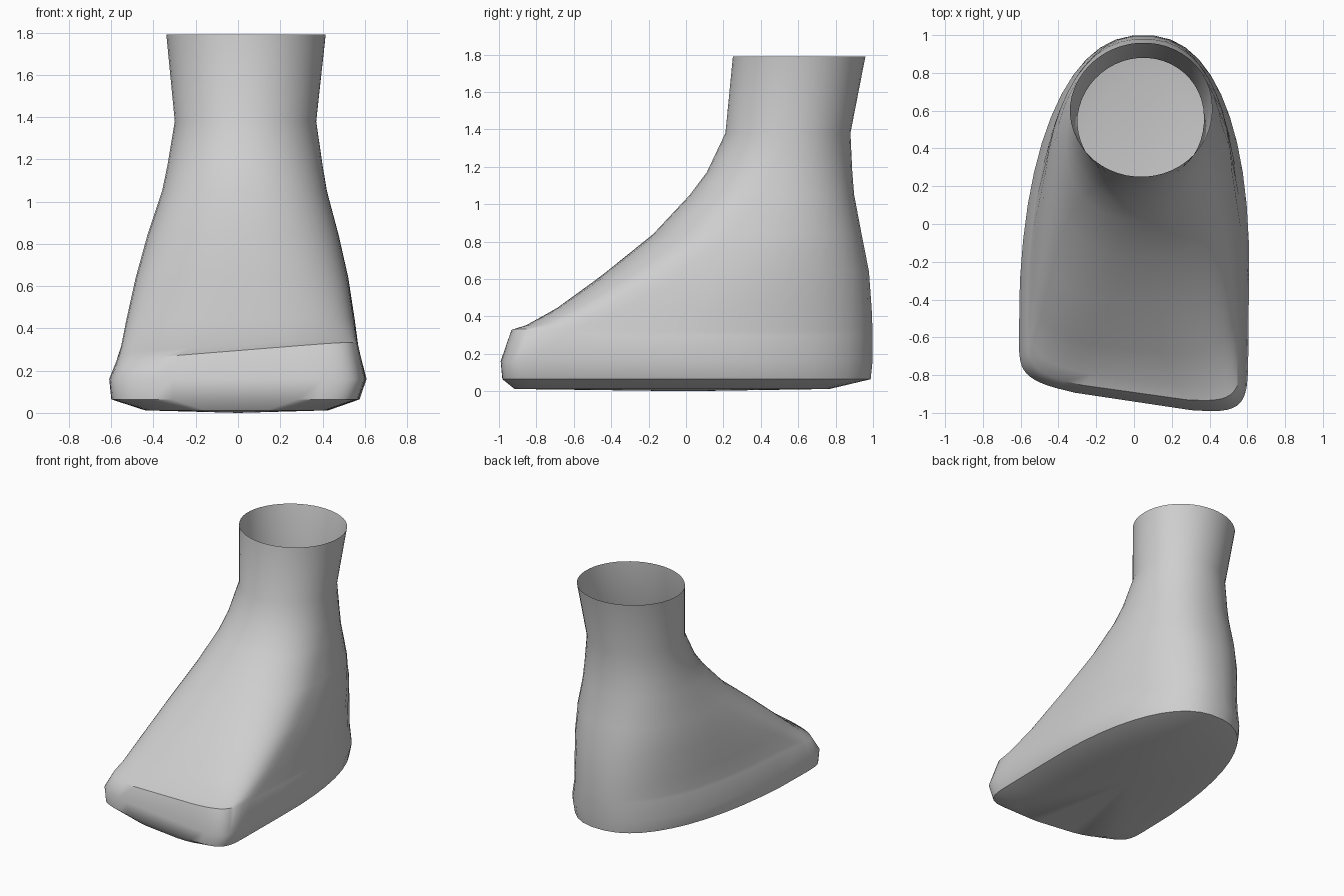
import bpy, bmesh, math

if "Cube" in bpy.data.objects:
    bpy.data.objects.remove(bpy.data.objects["Cube"])

SEGMENTS = 48
HEEL_X = 0.05

grey = bpy.data.materials.new("light_grey")
grey.use_nodes = True
grey.diffuse_color = (0.62, 0.62, 0.62, 1)
grey.node_tree.nodes["Principled BSDF"].inputs["Base Color"].default_value = (0.62, 0.62, 0.62, 1)


def power(v, n):
    return math.copysign(abs(v) ** (2 / n), v)


def outline(z, left, right, front, widest, back, square, slant, tilt):
    """Horizontal slice: rounded heel half, squarer front half that slants and bows."""
    cx, w = (left + right) / 2, (right - left) / 2
    points = []
    for i in range(SEGMENTS):
        a = 2 * math.pi * (i + 0.5) / SEGMENTS
        c, s = math.cos(a), math.sin(a)
        n = square if s < 0 else min(square, 2.3)
        across, along = power(c, n), power(s, n)
        fore, aft = max(0, -along), max(0, along)
        x = cx + w * across + (HEEL_X - cx) * aft
        y = widest + aft * (back - widest) - fore * (widest - front)
        y += slant * fore * (0.25 * across ** 2 - x)
        points.append((x, y, z + tilt * x * fore))
    return points


# Slices from the sole up: z, -x side, +x side, front, widest y, back, squareness, slant, tilt
slices = [
    (0.012, -0.44, 0.42, -0.90, -0.40, 0.77, 5, 0.14, 0),
    (0.064, -0.60, 0.57, -0.945, -0.43, 0.99, 8, 0.15, 0),
    (0.16, -0.61, 0.605, -0.95, -0.43, 1.00, 8, 0.15, 0),
    (0.295, -0.565, 0.57, -0.90, -0.40, 1.00, 7.5, 0.14, 0.08),
    (0.325, -0.555, 0.565, -0.83, -0.36, 1.00, 6, 0.13, 0.07),
    (0.44, -0.53, 0.55, -0.67, -0.22, 0.995, 4, 0.10, 0.03),
    (0.64, -0.485, 0.52, -0.42, 0.05, 0.98, 2.9, 0.05, 0),
    (0.84, -0.43, 0.475, -0.175, 0.28, 0.94, 2.4, 0.02, 0),
    (1.05, -0.36, 0.42, 0.02, 0.43, 0.90, 2.2, 0, 0),
    (1.17, -0.335, 0.40, 0.11, 0.49, 0.89, 2.1, 0, 0),
    (1.38, -0.30, 0.37, 0.21, 0.55, 0.88, 2, 0, 0),
    (1.79, -0.34, 0.415, 0.25, 0.605, 0.96, 2, 0, 0),
]

# Foot skin: lofted slices, open at the ankle, closed at the sole
bm = bmesh.new()
rings = [[bm.verts.new(p) for p in outline(*s)] for s in slices]
for low, high in zip(rings, rings[1:]):
    for i in range(SEGMENTS):
        j = (i + 1) % SEGMENTS
        bm.faces.new((low[i], low[j], high[j], high[i]))
sole_centre = bm.verts.new((0, 0, 0))
for i in range(SEGMENTS):
    bm.faces.new((sole_centre, rings[0][(i + 1) % SEGMENTS], rings[0][i]))

mesh = bpy.data.meshes.new("foot")
bm.to_mesh(mesh)
bm.free()
mesh.materials.append(grey)
foot = bpy.data.objects.new("foot", mesh)
bpy.context.collection.objects.link(foot)
bpy.context.view_layer.objects.active = foot
foot.select_set(True)
bpy.ops.object.shade_smooth_by_angle(angle=math.radians(38))
